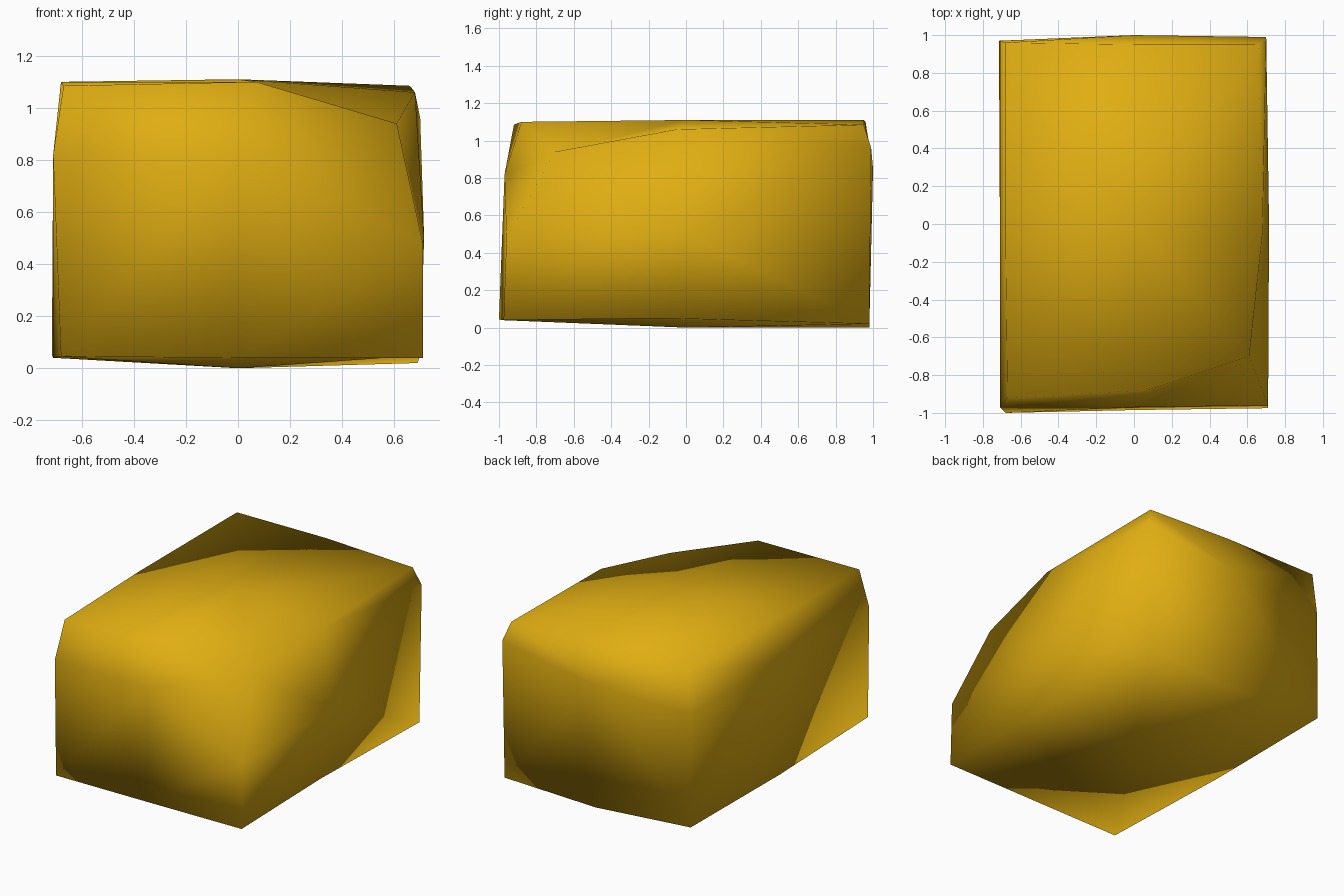
import bpy
import bmesh
from mathutils import Vector

default_cube = bpy.data.objects.get("Cube")
if default_cube:
    bpy.data.objects.remove(default_cube, do_unlink=True)

# Golden colour of the whole block
gold = bpy.data.materials.new("golden_yellow")
gold.use_nodes = True
colour = (0.74, 0.42, 0.006, 1)
gold.diffuse_color = colour
gold.node_tree.nodes["Principled BSDF"].inputs["Base Color"].default_value = colour

# Regular rows of the block, from low to high on each axis
ROWS_X = {"left_side": -0.71, "centre": 0, "right_side": 0.7}
ROWS_Y = {"front": -0.97, "middle": 0, "back": 0.97}
ROWS_Z = {"bottom": 0.04, "shoulder": 0.82, "top": 1.1}

# Worn and dented places that leave the regular rows
DENTS = {
    ("left_side", "front", "bottom"): (-0.68, -1, 0.045),
    ("left_side", "front", "top"): (-0.67, -0.92, 1.085),
    ("left_side", "middle", "top"): (-0.68, -0.1, 1.1),
    ("left_side", "back", "top"): (-0.68, 0.96, 1.1),
    ("left_side", "back", "bottom"): (-0.715, 0.97, 0.05),
    ("centre", "front", "bottom"): (0, -0.985, 0.04),
    ("centre", "front", "top"): (0.07, -0.88, 1.1),
    ("centre", "middle", "bottom"): (0, 0, 0),
    ("centre", "middle", "top"): (0, 0, 1.11),
    ("centre", "back", "bottom"): (0, 0.98, 0),
    ("centre", "back", "shoulder"): (0, 1, 0.85),
    ("centre", "back", "top"): (0, 0.95, 1.11),
    ("right_side", "front", "bottom"): (0.71, -0.975, 0.04),
    ("right_side", "front", "shoulder"): (0.71, -0.96, 0.48),
    ("right_side", "front", "top"): (0.61, -0.7, 0.94),
    ("right_side", "middle", "bottom"): (0.7, -0.1, 0.05),
    ("right_side", "middle", "shoulder"): (0.715, 0, 0.5),
    ("right_side", "middle", "top"): (0.68, -0.05, 1.06),
    ("right_side", "back", "bottom"): (0.69, 0.98, 0.02),
    ("right_side", "back", "shoulder"): (0.7, 0.99, 0.96),
    ("right_side", "back", "top"): (0.66, 0.95, 1.085),
}


def row_name(rows, value):
    """Name of the row for a coordinate of the unit cube."""
    return list(rows)[round(value) + 1]


# Block: cube cut once along every axis, then shaped row by row
bm = bmesh.new()
bmesh.ops.create_cube(bm, size=2)
bmesh.ops.subdivide_edges(bm, edges=bm.edges[:], cuts=1, use_grid_fill=True)
for vert in bm.verts:
    names = tuple(row_name(rows, value)
                  for rows, value in zip((ROWS_X, ROWS_Y, ROWS_Z), vert.co))
    regular = (ROWS_X[names[0]], ROWS_Y[names[1]], ROWS_Z[names[2]])
    vert.co = Vector(DENTS.get(names, regular))

# Split the bent quads so that the block bulges outward
bmesh.ops.triangulate(bm, faces=bm.faces[:], quad_method="SHORT_EDGE")
bmesh.ops.recalc_face_normals(bm, faces=bm.faces[:])
for face in bm.faces:
    face.smooth = True

mesh = bpy.data.meshes.new("rounded_block")
bm.to_mesh(mesh)
bm.free()
mesh.materials.append(gold)
block = bpy.data.objects.new("rounded_block", mesh)
bpy.context.collection.objects.link(block)
